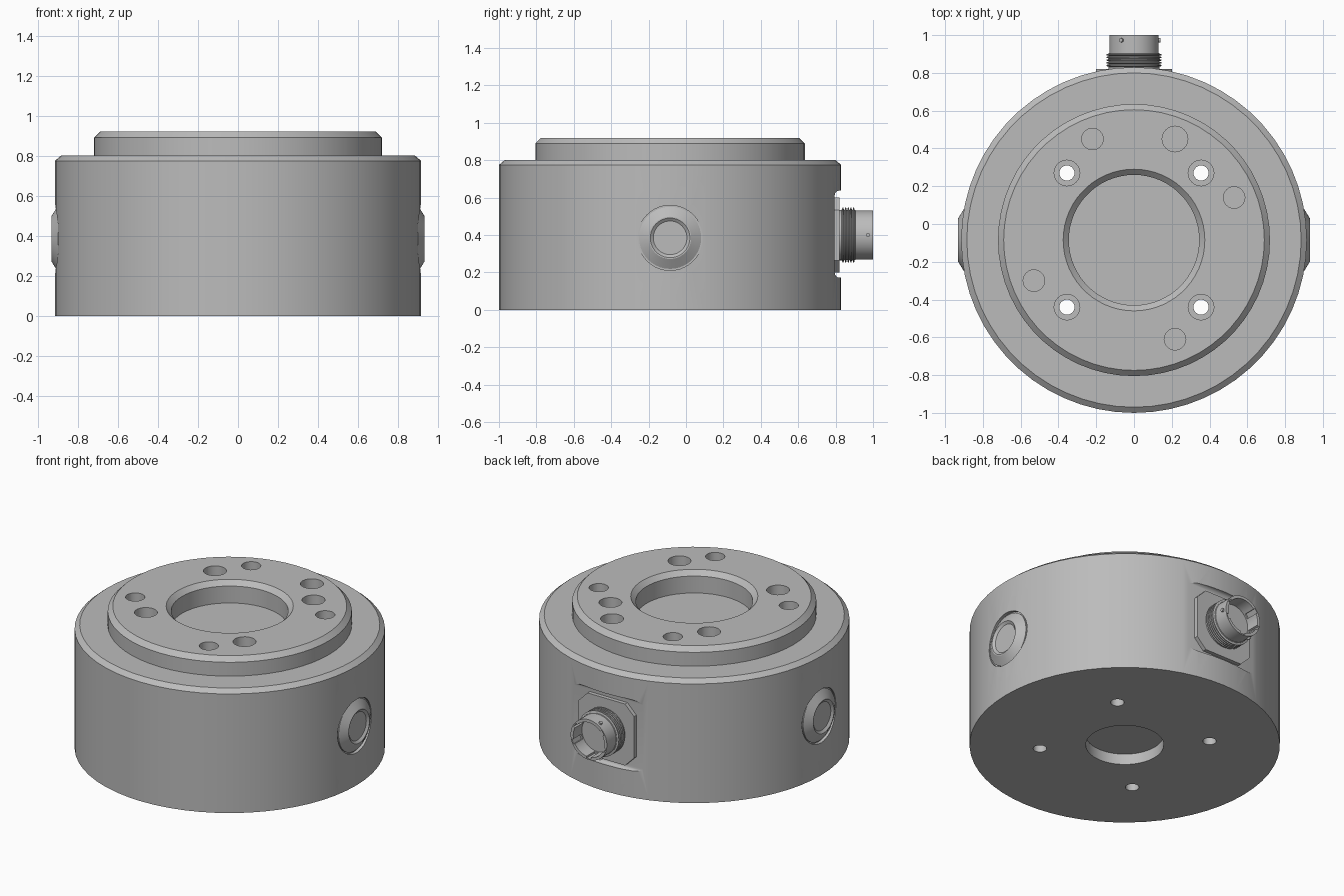
import bpy, bmesh
from math import radians, pi, sin, cos
from mathutils import Matrix, Vector

if "Cube" in bpy.data.objects:
    bpy.data.objects.remove(bpy.data.objects["Cube"], do_unlink=True)

grey = bpy.data.materials.new("machined grey metal")
grey.use_nodes = True
COLOUR = (0.5, 0.5, 0.5, 1)
grey.diffuse_color = COLOUR
grey.node_tree.nodes["Principled BSDF"].inputs["Base Color"].default_value = COLOUR

CY = -0.085                                  # body axis in y
TO_BACK = Matrix.Rotation(radians(-90), 4, 'X')
PORT = Matrix.Translation((0, 0, 0.4)) @ TO_BACK   # connector axis, pointing backwards


def finish(bm, name, matrix=Matrix()):
    bmesh.ops.recalc_face_normals(bm, faces=bm.faces)
    bm.transform(matrix)
    mesh = bpy.data.meshes.new(name)
    bm.to_mesh(mesh)
    bm.free()
    mesh.materials.append(grey)
    obj = bpy.data.objects.new(name, mesh)
    bpy.context.collection.objects.link(obj)
    return obj


def lathe(name, profile, matrix=Matrix(), steps=48):
    """Turn a (radius, height) profile around z; it must start and end on the axis."""
    bm = bmesh.new()
    verts = [bm.verts.new((r, 0, h)) for r, h in profile]
    edges = [bm.edges.new(pair) for pair in zip(verts, verts[1:])]
    bmesh.ops.spin(bm, geom=verts + edges, cent=(0, 0, 0), axis=(0, 0, 1),
                   angle=2 * pi, steps=steps)
    bmesh.ops.remove_doubles(bm, verts=bm.verts, dist=1e-5)
    return finish(bm, name, matrix)


def cylinder(name, r, low, high, matrix=Matrix(), steps=32):
    return lathe(name, [(0, low), (r, low), (r, high), (0, high)], matrix, steps)


def box(name, size, matrix=Matrix(), bevel=0, segments=1, along=None):
    bm = bmesh.new()
    bmesh.ops.create_cube(bm, size=1, matrix=Matrix.Diagonal((*size, 1)))
    if bevel:
        edges = [e for e in bm.edges if along is None
                 or abs((e.verts[0].co - e.verts[1].co)[along]) > 1e-4]
        bmesh.ops.bevel(bm, geom=edges, offset=bevel, segments=segments,
                        profile=0.5, affect='EDGES')
    return finish(bm, name, matrix)


def cut(target, cutters):
    bpy.context.view_layer.objects.active = target
    for c in cutters:
        mod = target.modifiers.new("cut", 'BOOLEAN')
        mod.operation, mod.solver, mod.object = 'DIFFERENCE', 'EXACT', c
        bpy.ops.object.modifier_apply(modifier=mod.name)
        bpy.data.objects.remove(c, do_unlink=True)


def smooth(obj):
    bpy.ops.object.select_all(action='DESELECT')
    obj.select_set(True)
    bpy.context.view_layer.objects.active = obj
    bpy.ops.object.shade_smooth_by_angle(angle=radians(28))


# Stepped body with raised mounting face, top bore and shallow bottom recess
body = lathe("body", [(0, 0.07), (0.23, 0.07), (0.23, 0), (0.915, 0), (0.915, 0.775),
                      (0.885, 0.8), (0.72, 0.8), (0.72, 0.89), (0.69, 0.92),
                      (0.375, 0.92), (0.345, 0.89), (0.345, 0.78), (0, 0.78)],
             Matrix.Translation((0, CY, 0)), 60)

# Four counterbored through holes
cutters = []
for x in (-0.355, 0.355):
    for y in (-0.355, 0.355):
        cutters.append(lathe("bolt_cutter", [(0, -0.1), (0.04, -0.1), (0.04, 0.78),
                                             (0.068, 0.78), (0.068, 1), (0, 1)],
                             Matrix.Translation((x, CY + y, 0)), 24))

# Blind holes on the mounting face
for x, y, r in ((-0.22, 0.45, 0.057), (0.217, 0.45, 0.068), (0.53, 0.14, 0.057),
                (-0.53, -0.3, 0.057), (0.217, -0.61, 0.057)):
    cutters.append(cylinder("dowel_cutter", r, 0.78, 1, Matrix.Translation((x, y, 0)), 24))

# Flat pocket for the connector
cutters.append(box("pocket_cutter", (0.7, 0.4, 0.465),
                   Matrix.Translation((0, 0.995, 0.405)), 0.025, 4))

# Side plugs, each in a spot face
plugs = []
for side, label in ((1, "left"), (-1, "right")):
    m = Matrix.Translation((0, CY, 0.385)) @ Matrix.Rotation(side * pi / 2, 4, 'Y')
    cutters.append(cylinder("spot_face_cutter", 0.174, 0.893, 1.1, m, 40))
    plugs.append(lathe(label + "_plug", [(0, 0.85), (0.166, 0.85), (0.166, 0.9),
                                         (0.113, 0.932), (0.106, 0.932), (0.09, 0.92),
                                         (0, 0.92)], m, 40))
cut(body, cutters)

# Connector flange with clipped corners
flange = box("connector_flange", (0.4, 0.04, 0.4), Matrix.Translation((0, 0.8, 0.4)),
             0.065, 1, along=1)

# Threaded collar
thread = [(0, 0.8), (0.135, 0.8), (0.135, 0.832)]
RIBS = 5
for i in range(RIBS):
    y = 0.834 + i * 0.0142
    thread += [(0.146, y + 0.003), (0.146, y + 0.008), (0.134, y + 0.011), (0.134, y + 0.014)]
thread += [(0.128, 0.907), (0, 0.907)]
collar = lathe("threaded_collar", thread, PORT, 36)

# Hollow barrel with keyways
barrel = lathe("connector_barrel", [(0, 0.88), (0.131, 0.88), (0.131, 1),
                                    (0.112, 1), (0.112, 0.91), (0, 0.91)], PORT, 36)
keys = []
for degrees in (90, 160, 215, 325, 20):
    m = PORT @ Matrix.Rotation(radians(degrees), 4, 'Z') @ Matrix.Translation((0.105, 0, 0.98))
    keys.append(box("key_cutter", (0.036, 0.03, 0.12), m))
cut(barrel, keys)

# Bayonet studs around the barrel
studs = []
for i in range(3):
    m = (PORT @ Matrix.Rotation(i * 2 * pi / 3, 4, 'Z')
         @ Matrix.Translation((0, 0, 0.973)) @ Matrix.Rotation(pi / 2, 4, 'Y'))
    studs.append(cylinder("bayonet_stud", 0.011, 0.12, 0.141, m, 12))

for part in [body, flange, collar, barrel, *plugs, *studs]:
    smooth(part)
